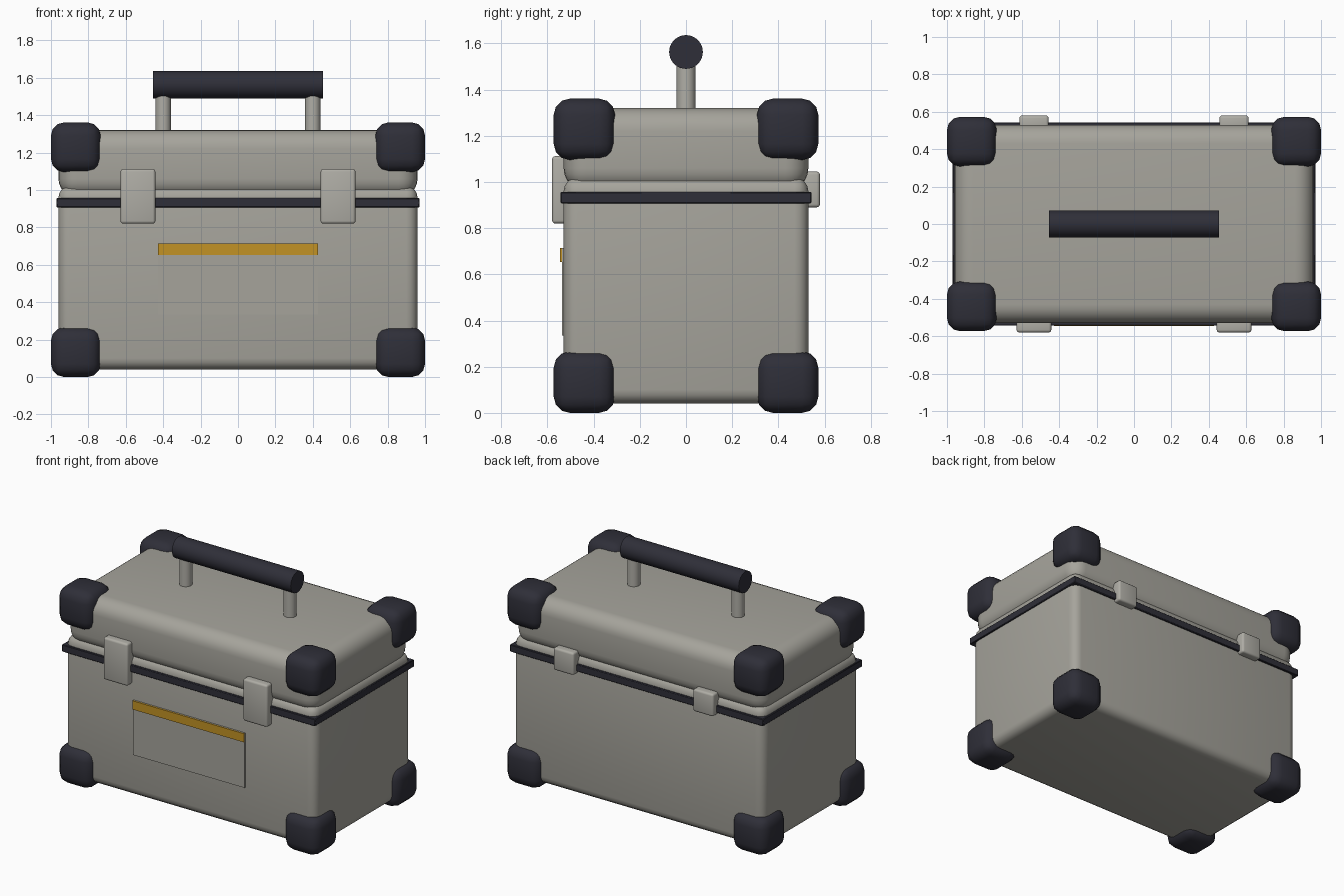
import bpy
import math

cube = bpy.data.objects.get("Cube")
if cube:
    bpy.data.objects.remove(cube, do_unlink=True)


def material(name, rgb):
    mat = bpy.data.materials.new(name)
    mat.use_nodes = True
    mat.diffuse_color = (*rgb, 1)
    mat.node_tree.nodes["Principled BSDF"].inputs["Base Color"].default_value = (*rgb, 1)
    return mat


SHELL = material("warm grey shell", (0.38, 0.37, 0.33))
METAL = material("light grey metal", (0.43, 0.42, 0.38))
RUBBER = material("dark rubber", (0.028, 0.028, 0.040))
YELLOW = material("ochre yellow", (0.54, 0.29, 0.018))


def finish(obj, name, mat):
    obj.name = name
    obj.data.materials.append(mat)
    bpy.ops.object.shade_smooth_by_angle(angle=math.radians(40))
    return obj


def box(name, mat, low, high, bevel=0.0, segments=4):
    """Box between two corners, with optionally rounded edges."""
    center = [(a + b) / 2 for a, b in zip(low, high)]
    bpy.ops.mesh.primitive_cube_add(size=1, location=center)
    obj = bpy.context.object
    obj.scale = [b - a for a, b in zip(low, high)]
    bpy.ops.object.transform_apply(location=False, rotation=False, scale=True)
    if bevel:
        mod = obj.modifiers.new("rounding", "BEVEL")
        mod.width, mod.segments = bevel, segments
        bpy.ops.object.modifier_apply(modifier=mod.name)
    return finish(obj, name, mat)


def rod(name, mat, radius, length, location, rotation=(0, 0, 0)):
    bpy.ops.mesh.primitive_cylinder_add(vertices=32, radius=radius, depth=length,
                                        location=location, rotation=rotation)
    return finish(bpy.context.object, name, mat)


# Case: rounded body and lid meeting in a seam, with a rubber gasket
box("case_body", SHELL, (-0.96, -0.53, 0.04), (0.96, 0.53, 1.02), 0.06)
box("case_lid", SHELL, (-0.96, -0.53, 0.96), (0.96, 0.53, 1.32), 0.1, 6)
box("gasket", RUBBER, (-0.97, -0.543, 0.907), (0.97, 0.543, 0.957), 0.004, 1)

# Rubber bumpers on all eight corners
for side, sx in (("right", -1), ("left", 1)):
    for end, sy in (("front", -1), ("back", 1)):
        for level, z in (("lower", 0.0), ("upper", 1.095)):
            x, y = sx * 0.867, sy * 0.44
            box(f"{level}_{end}_{side}_bumper", RUBBER,
                (x - 0.133, y - 0.133, z), (x + 0.133, y + 0.133, z + 0.266), 0.07, 3)

    # Latch in front, hinge behind, handle post on top
    x = sx * 0.535
    box(f"{side}_latch", METAL, (x - 0.093, -0.58, 0.82), (x + 0.093, -0.5, 1.112), 0.014, 3)
    box(f"{side}_hinge", METAL, (x - 0.078, 0.5, 0.89), (x + 0.078, 0.58, 1.045), 0.014, 3)
    rod(f"{side}_handle_post", METAL, 0.041, 0.26, (sx * 0.4, 0, 1.42))

# Handle grip
rod("handle_grip", RUBBER, 0.073, 0.91, (0, 0, 1.563), (0, math.pi / 2, 0))

# Label plate with a coloured strip along its top
box("label_plate", SHELL, (-0.428, -0.538, 0.335), (0.428, -0.529, 0.713))
box("label_strip", YELLOW, (-0.428, -0.545, 0.653), (0.428, -0.536, 0.713))
